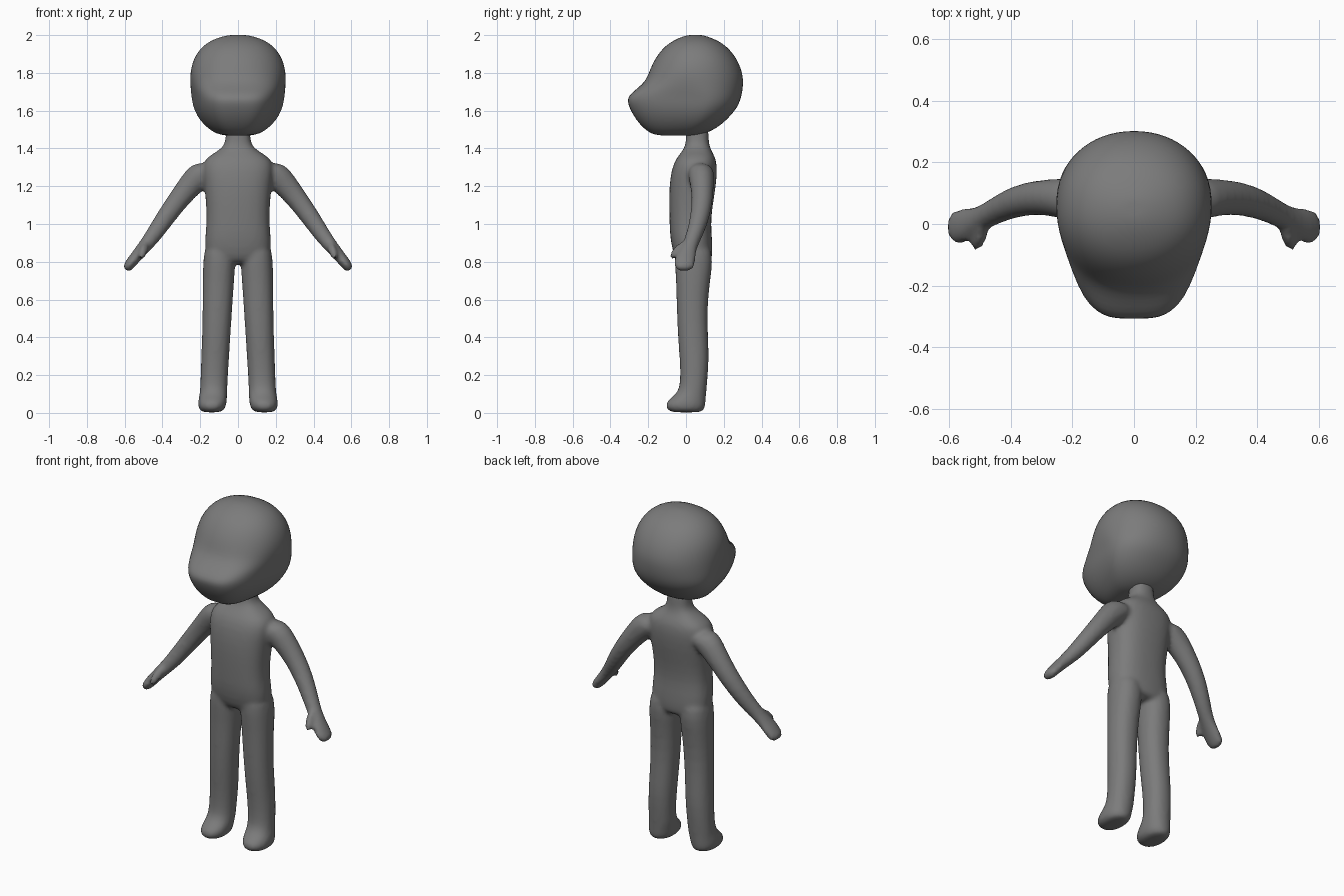
import bpy, bmesh, math
from mathutils import Vector

grey = bpy.data.materials.new("plain grey")
grey.diffuse_color = (0.2, 0.2, 0.2, 1)

X, Y, Z = Vector((1, 0, 0)), Vector((0, 1, 0)), Vector((0, 0, 1))
SEGS = 20


def loft(bm, rings):
    """Skin closed rings of points and cap both ends."""
    loops = [[bm.verts.new(p) for p in ring] for ring in rings]
    n = len(loops[0])
    for a, b in zip(loops, loops[1:]):
        for i in range(n):
            j = (i + 1) % n
            bm.faces.new((a[i], a[j], b[j], b[i]))
    for loop in (loops[0], loops[-1]):
        mid = bm.verts.new(sum((v.co for v in loop), Vector()) / n)
        for i in range(n):
            bm.faces.new((loop[i], loop[(i + 1) % n], mid))


def oval(center, u, v, power=2.2):
    """Superellipse ring spanned by half-axes u and v."""
    pts = []
    for i in range(SEGS):
        t = 2 * math.pi * i / SEGS
        c, s = math.cos(t), math.sin(t)
        pts.append(Vector(center)
                   + u * math.copysign(abs(c) ** (2 / power), c)
                   + v * math.copysign(abs(s) ** (2 / power), s))
    return pts


def slab(z, x0, x1, y0, y1, power=2.2):
    """Horizontal ring given by its extents."""
    return oval(((x0 + x1) / 2, (y0 + y1) / 2, z),
                X * (x1 - x0) / 2, Y * (y1 - y0) / 2, power)


def finish(bm, name):
    bmesh.ops.recalc_face_normals(bm, faces=bm.faces)
    me = bpy.data.meshes.new(name)
    bm.to_mesh(me)
    bm.free()
    me.materials.append(grey)
    for p in me.polygons:
        p.use_smooth = True
    ob = bpy.data.objects.new(name, me)
    bpy.context.collection.objects.link(ob)
    return ob


# Body: torso and neck
bm = bmesh.new()
torso = [(0.79, .13, -.04, .13), (0.83, .178, -.065, .142), (0.92, .178, -.085, .14),
         (1.0, .167, -.088, .132), (1.1, .17, -.091, .142), (1.2, .18, -.09, .16),
         (1.29, .192, -.078, .167), (1.345, .18, -.055, .16), (1.38, .12, -.025, .14),
         (1.41, .075, -.005, .125), (1.45, .065, .0, .12), (1.53, .065, .0, .12)]
loft(bm, [slab(z, -w, w, y0, y1, 2.5) for z, w, y0, y1 in torso])

# Legs and feet: height, inner x, outer x, front y, back y
leg = [(0.90, .015, .175, -.06, .13), (0.80, .012, .186, -.062, .145),
       (0.70, .02, .188, -.053, .128), (0.55, .03, .188, -.05, .113),
       (0.40, .04, .191, -.044, .118), (0.28, .047, .196, -.033, .123),
       (0.16, .055, .2, -.03, .113), (0.105, .056, .203, -.045, .108),
       (0.075, .058, .209, -.088, .106), (0.045, .06, .214, -.112, .104),
       (0.02, .068, .209, -.105, .1), (0.003, .09, .19, -.08, .085)]
# Arms: centre, half depth in y, half thickness across the limb
arm = [((.12, .075, 1.29), .06, .055), ((.185, .078, 1.277), .074, .078),
       ((.25, .085, 1.21), .062, .066), ((.32, .087, 1.123), .056, .056),
       ((.39, .072, 1.026), .052, .051), ((.45, .043, .937), .045, .044),
       ((.495, .018, .88), .042, .037), ((.535, -.004, .833), .055, .032),
       ((.57, -.008, .79), .058, .029), ((.587, -.009, .767), .05, .026),
       ((.594, -.009, .757), .03, .016)]
thumb = [((.485, 0, .905), .022, .022), ((.49, -.03, .88), .025, .023),
         ((.503, -.057, .853), .024, .023), ((.512, -.067, .83), .022, .021),
         ((.517, -.069, .818), .012, .012)]
across = Vector((.78, 0, .62))
for side in (-1, 1):
    def mirrored(rings):
        return [[Vector((p.x * side, p.y, p.z)) for p in r] for r in rings]
    loft(bm, mirrored([slab(*row) for row in leg]))
    for limb in (arm, thumb):
        loft(bm, mirrored([oval(c, Y * a, across * b, 2) for c, a, b in limb]))

body = finish(bm, "body")
sub = body.modifiers.new("round", 'SUBSURF')
sub.levels = sub.render_levels = 1
fuse = body.modifiers.new("fuse", 'REMESH')
fuse.mode = 'VOXEL'
fuse.voxel_size = 0.012
fuse.use_smooth_shade = True
soft = body.modifiers.new("soften", 'SMOOTH')
soft.factor = 0.5
soft.iterations = 6

# Head: height, half width, front y, back y, widest y, muzzle amount 0..1
head = [(1.468, .07, -.14, .05, 0, .6), (1.478, .115, -.185, .10, 0, .8),
        (1.505, .16, -.222, .16, .03, .9), (1.55, .205, -.263, .215, .06, 1),
        (1.60, .232, -.292, .26, .08, 1), (1.635, .242, -.306, .28, .09, 1),
        (1.665, .247, -.31, .291, .09, 1), (1.695, .251, -.287, .298, .08, .9),
        (1.725, .253, -.248, .302, .07, .6), (1.76, .254, -.214, .304, .06, .3),
        (1.80, .253, -.197, .299, .05, .1), (1.85, .244, -.178, .282, .05, 0),
        (1.90, .222, -.148, .252, .05, 0), (1.945, .184, -.108, .211, .05, 0),
        (1.975, .137, -.06, .162, .05, 0), (1.994, .08, -.015, .11, .05, 0),
        (2.001, .035, .02, .08, .05, 0)]


def head_ring(z, w, front, back, mid, muzzle):
    pts = []
    for p in oval((0, 0, 0), X, Y, 2.1):
        if p.y < 0:
            k = 2.1 + 1.7 * muzzle           # squarer plan at the snout
            t = math.atan2(-p.y, p.x)
            c, s = math.cos(t), math.sin(t)
            r = (abs(c) ** k + abs(s) ** k) ** (-1 / k)
            u = r * s
            pts.append((r * c * w * (1 - .25 * muzzle * u), mid + (front - mid) * u, z))
        else:
            pts.append((p.x * w, mid + (back - mid) * p.y, z))
    return [Vector(p) for p in pts]


SEGS = 32
bm = bmesh.new()
loft(bm, [head_ring(*row) for row in head])
ob = finish(bm, "head")
sub = ob.modifiers.new("round", 'SUBSURF')
sub.levels = sub.render_levels = 1
